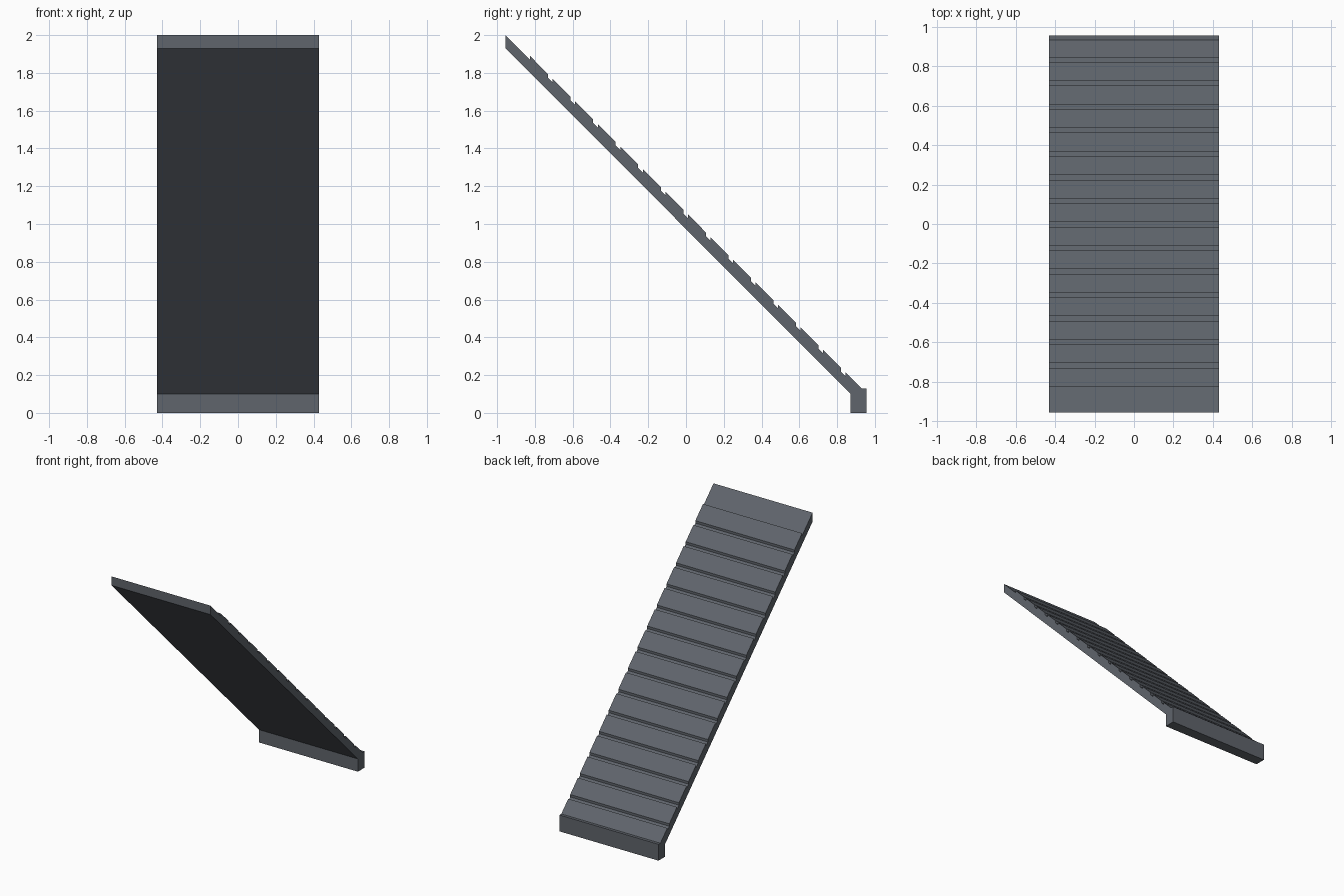
import bpy, bmesh

if "Cube" in bpy.data.objects:
    bpy.data.objects.remove(bpy.data.objects["Cube"])

HALF_W = 0.43
SLOPE = -1.003
PITCH = 0.1193
LIP = 0.019


def deck(y):
    """Height of the sloping deck surface at y."""
    return 2.0 + (y + 0.955) * SLOPE


# Side profile (y, z): underside, foot and front of the foot
profile = [(-0.955, 2.0), (-0.955, 1.93), (0.872, 0.10),
           (0.872, 0.0), (0.955, 0.0), (0.955, 0.128)]

# Raised treads, from the foot up to the top
for i in reversed(range(15)):
    top = -0.825 + i * PITCH
    low = top + 0.095
    if i == 14:
        profile.append((0.932, 0.128))
    else:
        profile += [(low, deck(low)), (low, deck(low) + LIP)]
    profile += [(top, deck(top) + LIP), (top, deck(top))]

# Extrude the profile across the width
bm = bmesh.new()
face = bm.faces.new([bm.verts.new((-HALF_W, y, z)) for y, z in profile])
ext = bmesh.ops.extrude_face_region(bm, geom=[face])
moved = [g for g in ext["geom"] if isinstance(g, bmesh.types.BMVert)]
bmesh.ops.translate(bm, verts=moved, vec=(2 * HALF_W, 0, 0))
bmesh.ops.recalc_face_normals(bm, faces=bm.faces)
mesh = bpy.data.meshes.new("treaded_ramp")
bm.to_mesh(mesh)
bm.free()
ramp = bpy.data.objects.new("treaded_ramp", mesh)
bpy.context.collection.objects.link(ramp)

# Dark slate colour
slate = bpy.data.materials.new("dark_slate")
slate.diffuse_color = (0.115, 0.128, 0.149, 1.0)
slate.use_nodes = True
slate.node_tree.nodes["Principled BSDF"].inputs["Base Color"].default_value = slate.diffuse_color
mesh.materials.append(slate)
